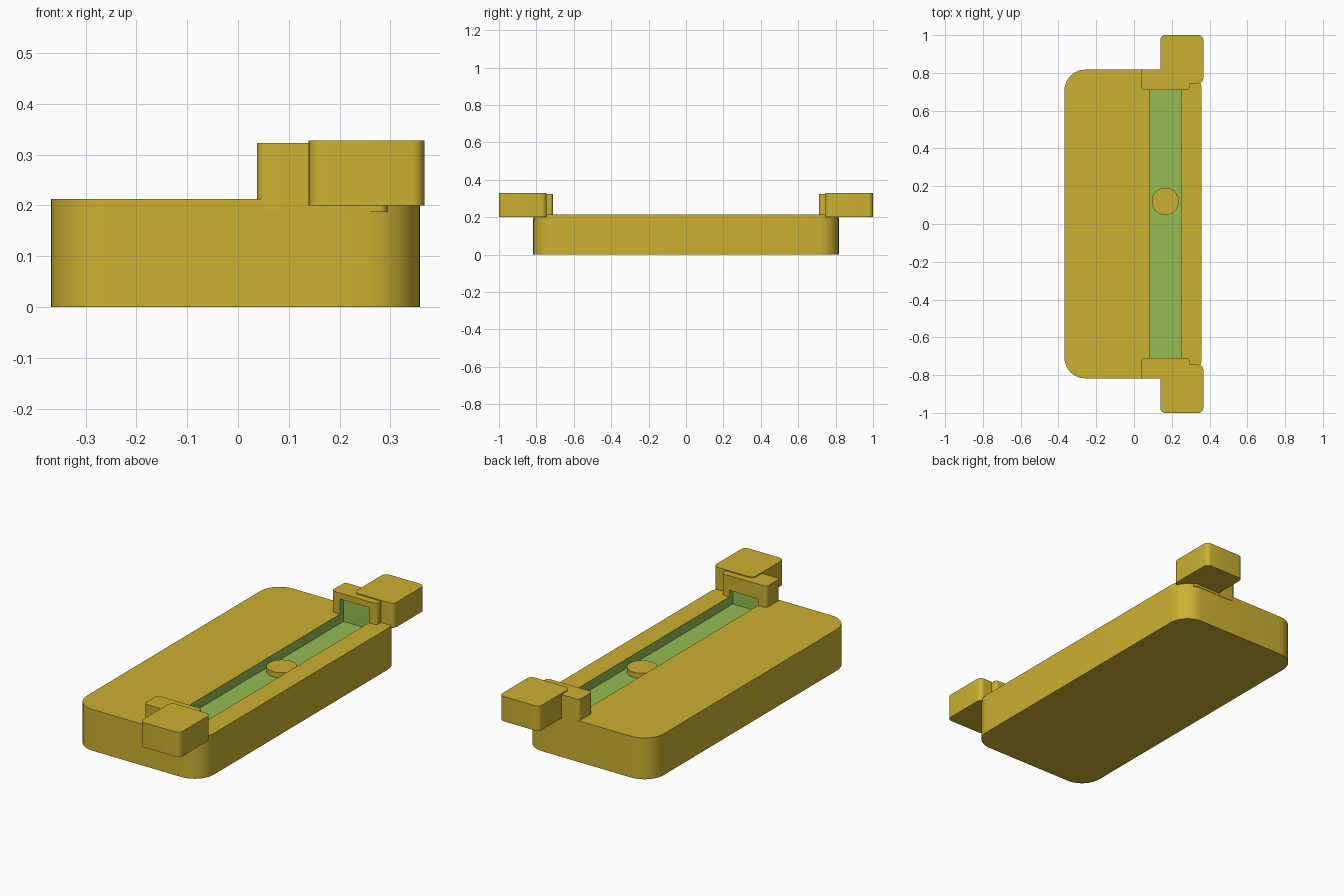
import bpy, bmesh, math

if "Cube" in bpy.data.objects:
    bpy.data.objects.remove(bpy.data.objects["Cube"])


def material(name, rgb):
    m = bpy.data.materials.new(name)
    m.diffuse_color = (*rgb, 1)
    m.use_nodes = True
    m.node_tree.nodes["Principled BSDF"].inputs["Base Color"].default_value = m.diffuse_color
    return m


GOLD = material("mustard", (0.60, 0.44, 0.03))
GREEN = material("leaf green", (0.30, 0.51, 0.085))


def rounded_block(name, x0, x1, y0, y1, z0, z1, radius=0.0, steps=8):
    """Upright prism with rounded vertical corners."""
    bm = bmesh.new()
    pts = []
    if radius:
        corners = [(x1 - radius, y1 - radius), (x0 + radius, y1 - radius),
                   (x0 + radius, y0 + radius), (x1 - radius, y0 + radius)]
        for i, (cx, cy) in enumerate(corners):
            for k in range(steps + 1):
                a = math.pi / 2 * (i + k / steps)
                pts.append((cx + radius * math.cos(a), cy + radius * math.sin(a)))
    else:
        pts = [(x1, y1), (x0, y1), (x0, y0), (x1, y0)]
    base = bm.faces.new([bm.verts.new((x, y, z0)) for x, y in pts])
    ext = bmesh.ops.extrude_face_region(bm, geom=[base])
    for v in ext["geom"]:
        if isinstance(v, bmesh.types.BMVert):
            v.co.z = z1
    bmesh.ops.recalc_face_normals(bm, faces=bm.faces)
    me = bpy.data.meshes.new(name)
    bm.to_mesh(me)
    bm.free()
    me.materials.append(GOLD)
    ob = bpy.data.objects.new(name, me)
    bpy.context.collection.objects.link(ob)
    return ob


def select(ob):
    bpy.ops.object.select_all(action='DESELECT')
    ob.select_set(True)
    bpy.context.view_layer.objects.active = ob


def smooth(ob):
    select(ob)
    bpy.ops.object.shade_smooth_by_angle(angle=math.radians(30))


def carve(ob, lo, hi):
    """Cut a box out of the object and colour the cut faces green."""
    cutter = rounded_block("cutter", lo[0], hi[0], lo[1], hi[1], lo[2], hi[2])
    cutter.hide_render = True
    mod = ob.modifiers.new("cut", 'BOOLEAN')
    mod.operation = 'DIFFERENCE'
    mod.solver = 'EXACT'
    mod.object = cutter
    select(ob)
    bpy.ops.object.modifier_apply(modifier=mod.name)
    bpy.data.objects.remove(cutter)
    ob.data.materials.clear()
    ob.data.materials.append(GOLD)
    ob.data.materials.append(GREEN)
    e = 0.002
    for p in ob.data.polygons:
        inside = all(lo[i] - e < ob.data.vertices[v].co[i] < hi[i] + e
                     for v in p.vertices for i in range(3))
        p.material_index = 1 if inside else 0


GX0, GX1, FLOOR, GROOVE_END = 0.085, 0.25, 0.165, 0.74

# Main tray with a long green groove
body = rounded_block("body", -0.368, 0.358, -0.817, 0.817, 0, 0.213, 0.11, 10)
carve(body, (GX0, -GROOVE_END, FLOOR), (GX1, GROOVE_END, 0.3))
smooth(body)

# End clips: inner block with a pocket over the groove, outer overhanging block
for side, label, pocket_top in ((-1, "front", 0.247), (1, "back", 0.292)):
    ya, yb = sorted((side * 0.71, side * 0.819))
    clip = rounded_block(label + "_clip", 0.037, 0.295, ya, yb, 0.187, 0.323, 0.018, 5)
    pa, pb = sorted((side * 0.69, side * GROOVE_END))
    carve(clip, (GX0, pa, 0.15), (GX1, pb, pocket_top))
    smooth(clip)
    ya, yb = sorted((side * 0.745, side * 1.0))
    smooth(rounded_block(label + "_end_block", 0.139, 0.367, ya, yb, 0.2, 0.328, 0.026, 6))

# Round button resting on the groove floor
bpy.ops.mesh.primitive_cylinder_add(vertices=48, radius=0.072, depth=0.03,
                                    location=(0.166, 0.12, FLOOR + 0.012))
button = bpy.context.object
button.name = "button"
button.data.materials.append(GOLD)
smooth(button)
